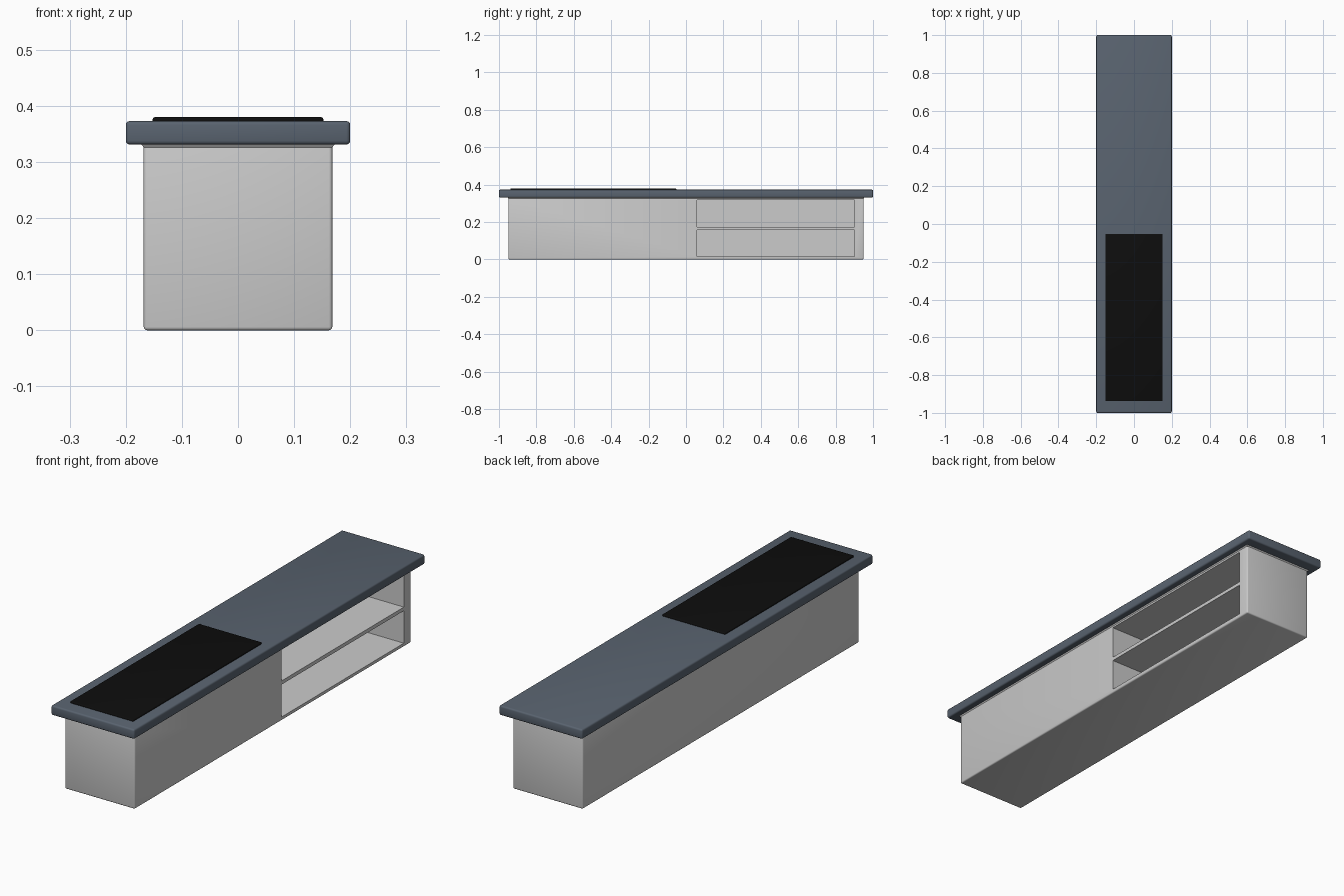
import bpy, bmesh

if "Cube" in bpy.data.objects:
    bpy.data.objects.remove(bpy.data.objects["Cube"])


def material(name, color):
    mat = bpy.data.materials.new(name)
    mat.diffuse_color = (*color, 1)
    mat.use_nodes = True
    mat.node_tree.nodes["Principled BSDF"].inputs["Base Color"].default_value = mat.diffuse_color
    return mat


def add_object(name, bm, mat=None):
    mesh = bpy.data.meshes.new(name)
    bmesh.ops.recalc_face_normals(bm, faces=bm.faces)
    bm.to_mesh(mesh)
    bm.free()
    obj = bpy.data.objects.new(name, mesh)
    bpy.context.collection.objects.link(obj)
    if mat:
        mesh.materials.append(mat)
    return obj


def block(name, x, y, z, bevel=0, mat=None):
    """Box from (min, max) ranges, with optional rounded edges."""
    bm = bmesh.new()
    bmesh.ops.create_cube(bm, size=1)
    for v in bm.verts:
        v.co = [r[1] if c > 0 else r[0] for c, r in zip(v.co, (x, y, z))]
    if bevel:
        bmesh.ops.bevel(bm, geom=bm.edges[:], offset=bevel, segments=3,
                        profile=0.5, affect='EDGES')
    return add_object(name, bm, mat)


def smooth(obj):
    bpy.ops.object.select_all(action='DESELECT')
    obj.select_set(True)
    bpy.context.view_layer.objects.active = obj
    bpy.ops.object.shade_smooth_by_angle(angle=0.6)


slate = material("slate", (0.10, 0.125, 0.16))
black = material("black", (0.004, 0.004, 0.004))

# Cabinet body, flaring slightly where it meets the top
body = block("cabinet_body", (-0.168, 0.168), (-0.95, 0.95), (0, 0.332), 0.006)
flare = block("top_moulding", (-0.174, 0.174), (-0.956, 0.956), (0.326, 0.334))
for v in flare.data.vertices:
    if v.co.z < 0.33:
        v.co.x *= 0.168 / 0.174
        v.co.y *= 0.95 / 0.956

# Two shelf openings cut into the right side
for i, z in enumerate([(0.016, 0.157), (0.173, 0.318)]):
    cutter = block(f"shelf_cutter_{i}", (-0.14, 0.3), (0.06, 0.90), z)
    cutter.hide_render = True
    mod = body.modifiers.new("opening", 'BOOLEAN')
    mod.operation = 'DIFFERENCE'
    mod.solver = 'EXACT'
    mod.object = cutter
    bpy.context.view_layer.objects.active = body
    bpy.ops.object.modifier_apply(modifier=mod.name)
    bpy.data.objects.remove(cutter)

# Overhanging top and the black pad on its front half
top = block("counter_top", (-0.2, 0.2), (-1, 1), (0.331, 0.373), 0.007, slate)
pad = block("black_pad", (-0.152, 0.152), (-0.938, -0.052), (0.366, 0.38), 0.004, black)

for obj in (body, top, pad):
    smooth(obj)
